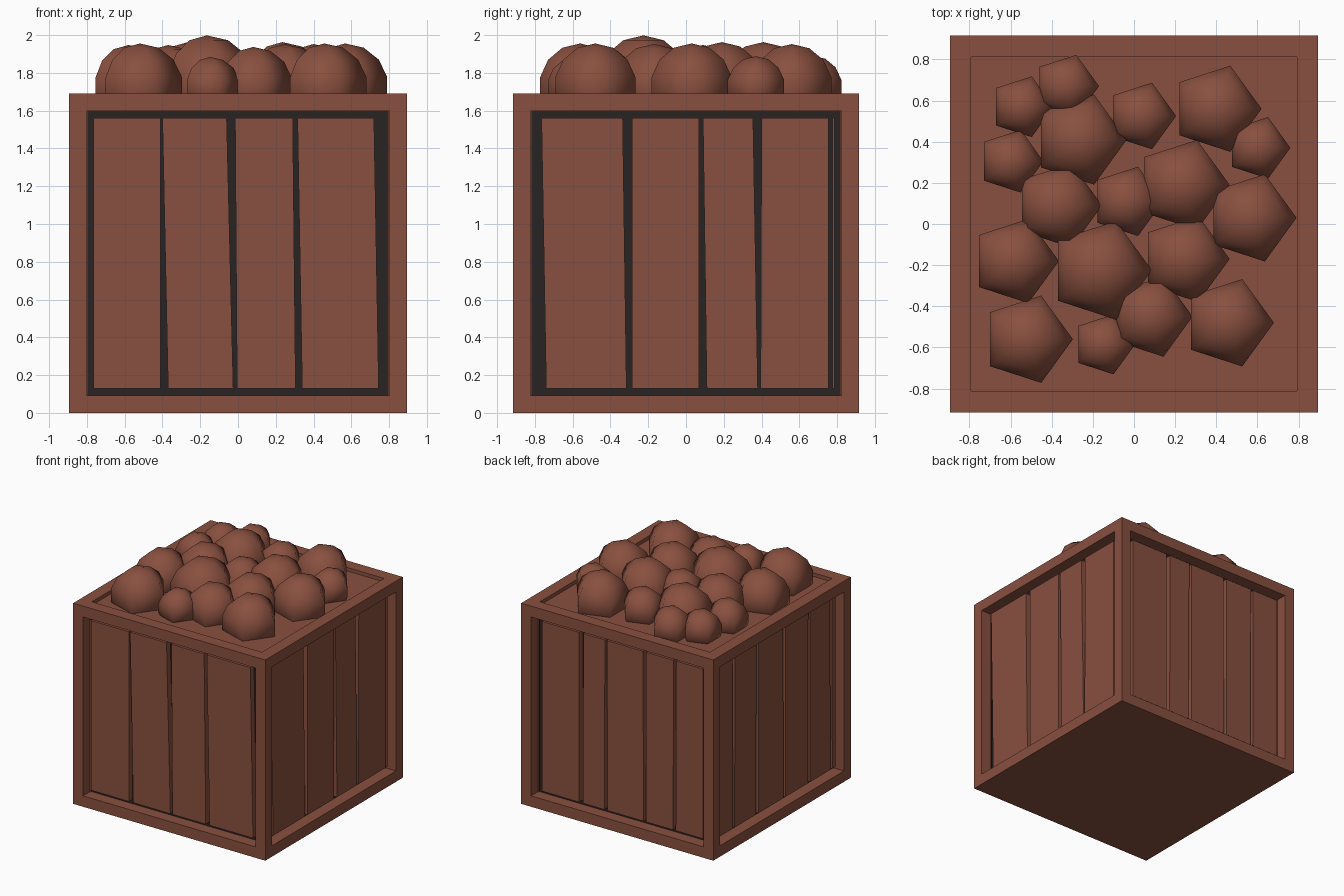
import bpy, bmesh, math
from mathutils import Matrix, Vector

if "Cube" in bpy.data.objects:
    bpy.data.objects.remove(bpy.data.objects["Cube"])

HX, HY, H = 0.895, 0.915, 1.69      # crate half sizes and height
BORDER, RECESS, DEEP = 0.13, 0.05, 0.10


def material(name, rgb):
    m = bpy.data.materials.new(name)
    m.diffuse_color = (*rgb, 1)
    m.use_nodes = True
    m.node_tree.nodes["Principled BSDF"].inputs["Base Color"].default_value = m.diffuse_color
    return m


brown = material("earthy brown", (0.25, 0.080, 0.050))
dark = material("dark gap", (0.022, 0.017, 0.016))


def add_object(name, bm, mats):
    me = bpy.data.meshes.new(name)
    bm.to_mesh(me)
    bm.free()
    for m in mats:
        me.materials.append(m)
    ob = bpy.data.objects.new(name, me)
    bpy.context.collection.objects.link(ob)
    return ob


# Crate frame: a box with recessed side panels and a shallow filled top
bm = bmesh.new()
bmesh.ops.create_cube(bm, size=1, matrix=Matrix.Translation((0, 0, H / 2))
                      @ Matrix.Diagonal((2 * HX, 2 * HY, H, 1)))
bm.normal_update()
sides = [f for f in bm.faces if abs(f.normal.z) < 0.5]
top = [f for f in bm.faces if f.normal.z > 0.5]
bmesh.ops.inset_individual(bm, faces=sides, thickness=BORDER)
for f in sides:
    f.material_index = 1
    ring = bmesh.ops.extrude_discrete_faces(bm, faces=[f])["faces"][0]
    ring.material_index = 1
    push = -ring.normal * DEEP
    for v in ring.verts:
        v.co += push
for f in bmesh.ops.inset_individual(bm, faces=top, thickness=0.145)["faces"]:
    f.material_index = 0
fill = bmesh.ops.extrude_discrete_faces(bm, faces=top)["faces"][0]
for v in fill.verts:
    v.co.z -= 0.03
# only the deep panel backs stay dark
bm.normal_update()
for f in bm.faces:
    c = f.calc_center_median()
    back = abs(f.normal.z) < 0.5 and (
        abs(abs(c.x) - (HX - DEEP)) < 1e-3 and abs(f.normal.x) > 0.9
        or abs(abs(c.y) - (HY - DEEP)) < 1e-3 and abs(f.normal.y) > 0.9)
    f.material_index = 1 if back else 0
add_object("crate_frame", bm, [brown, dark])

# Gaps per side: (top left, top right, bottom left, bottom right)
wall_gaps = {
    "front": [(-.41, -.40, -.41, -.37), (-.06, -.015, -.025, -.005),
              (.29, .315, .305, .34), (.72, .765, .745, .757)],
    "right": [(-.785, -.765, -.785, -.74), (-.335, -.285, -.315, -.285),
              (.07, .09, .07, .11), (.355, .40, .38, .395),
              (.755, .775, .755, .775)],
    "back": [(-.765, -.735, -.765, -.735), (-.39, -.35, -.39, -.355),
             (-.15, -.13, -.155, -.125), (.205, .235, .21, .235),
             (.49, .515, .485, .51)],
    "left": [(-.59, -.555, -.58, -.56), (-.27, -.245, -.275, -.245),
             (.085, .115, .09, .115), (.42, .445, .415, .445),
             (.71, .735, .715, .74)],
}


def plank(bm, tl, tr, bl, br, d, mat):
    """Slanted board standing in the recess; d is the wall distance."""
    if min(tr - tl, br - bl) < 0.004:
        return
    z0, z1 = BORDER, H - BORDER
    outer, inner = -(d - RECESS), -(d - DEEP)
    rings = []
    for y in (outer, inner):
        rings.append([bm.verts.new(mat @ Vector((u, y, z)))
                      for u, z in ((bl, z0), (br, z0), (tr, z1), (tl, z1))])
    a, b = rings
    bm.faces.new(a)
    for i in range(4):
        j = (i + 1) % 4
        bm.faces.new((a[j], a[i], b[i], b[j]))


# Planks on the four walls
for i, (side, gaps) in enumerate(wall_gaps.items()):
    half, dist = ((HX, HY), (HY, HX))[i % 2]
    w = half - BORDER
    rot = Matrix.Rotation(i * math.pi / 2, 4, 'Z')
    bm = bmesh.new()
    lt = lb = -w
    for gtl, gtr, gbl, gbr in gaps + [(w, w, w, w)]:
        plank(bm, lt, gtl, lb, gbl, dist, rot)
        lt, lb = gtr, gbr
    add_object(side + "_planks", bm, [brown])

# Potatoes: five-sided smooth lumps (x, y, radius)
lumps = [(-.545, .57, .155), (-.33, .67, .16), (-.265, .41, .23),
         (.035, .525, .17), (.40, .56, .22), (.603, .37, .157),
         (-.60, .305, .16), (-.37, .09, .215), (-.035, .11, .177),
         (.235, .19, .23), (.567, .03, .223), (-.58, -.18, .215),
         (-.165, -.225, .252), (.245, -.17, .22), (.08, -.45, .205),
         (.457, -.48, .223), (-.52, -.56, .223), (-.147, -.585, .153)]
for n, (x, y, r) in enumerate(lumps):
    bm = bmesh.new()
    bmesh.ops.create_uvsphere(bm, u_segments=5, v_segments=7, radius=r / .975)
    # turn one corner of the pentagon to +x
    tip = max(bm.verts, key=lambda v: v.co.xy.length)
    turn = Matrix.Rotation(-math.atan2(tip.co.y, tip.co.x), 4, 'Z')
    bm.transform(Matrix.Translation((x, y, 1.74 if r > .24 else 1.727)) @ turn)
    for f in bm.faces:
        f.smooth = True
    add_object("potato_%d" % (n + 1), bm, [brown])
